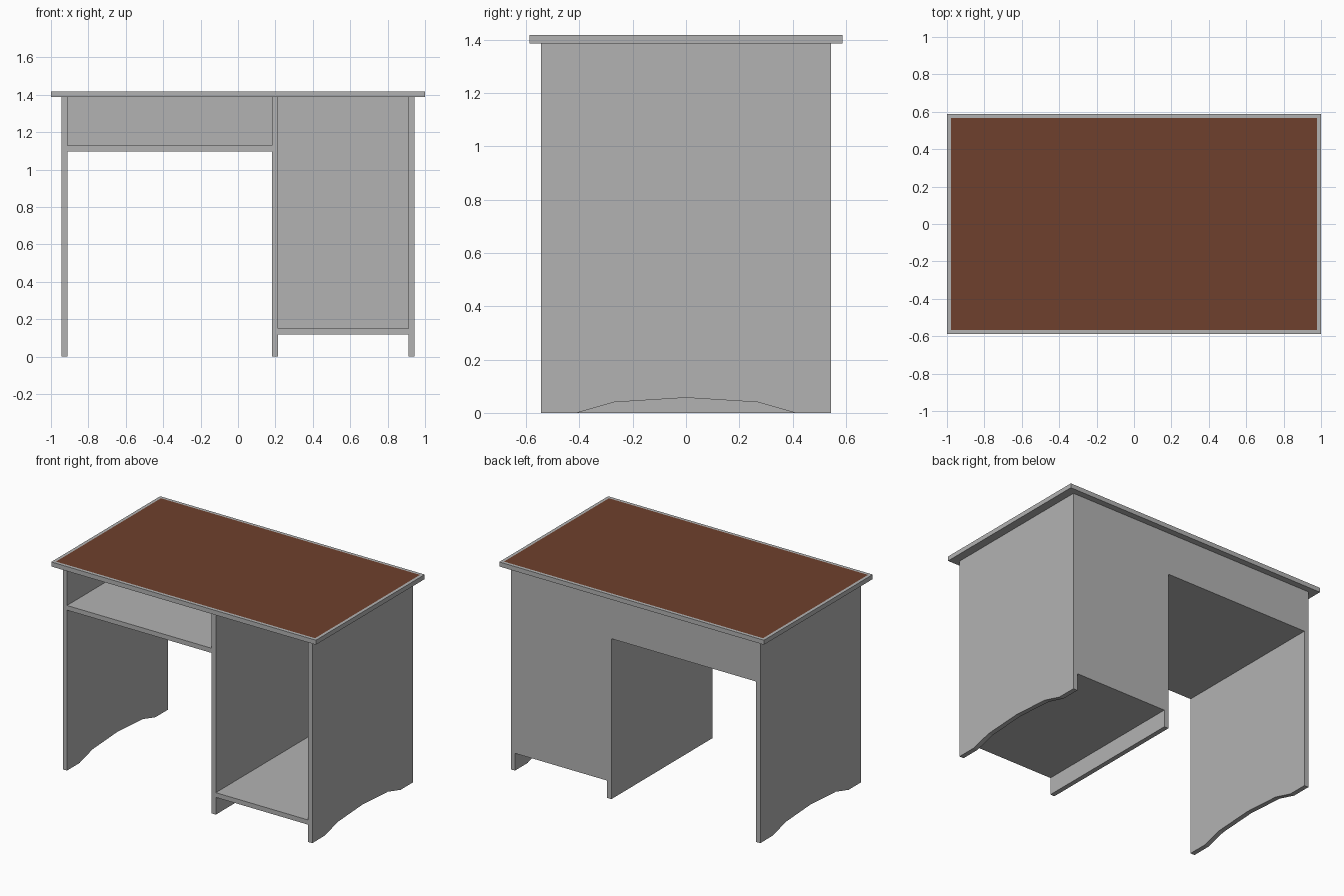
import bpy, bmesh

if "Cube" in bpy.data.objects:
    bpy.data.objects.remove(bpy.data.objects["Cube"])

T = 0.032                      # board thickness
DEPTH = 0.545                  # half depth of the carcass
TOP_Z, HEIGHT = 1.387, 1.418   # underside and upper face of the table top


def material(name, rgb):
    m = bpy.data.materials.new(name)
    m.diffuse_color = (*rgb, 1.0)
    m.use_nodes = True
    m.node_tree.nodes["Principled BSDF"].inputs["Base Color"].default_value = m.diffuse_color
    return m


grey = material("grey_board", (0.45, 0.45, 0.45))
brown = material("brown_surface", (0.156, 0.051, 0.026))


def finish(name, bm):
    bmesh.ops.recalc_face_normals(bm, faces=bm.faces)
    mesh = bpy.data.meshes.new(name)
    bm.to_mesh(mesh)
    bm.free()
    mesh.materials.append(grey)
    obj = bpy.data.objects.new(name, mesh)
    bpy.context.collection.objects.link(obj)
    return obj


def panel(name, profile, x0, x1):
    """Extrude a (y, z) outline from x0 to x1."""
    bm = bmesh.new()
    face = bm.faces.new([bm.verts.new((x0, y, z)) for y, z in profile])
    out = bmesh.ops.extrude_face_region(bm, geom=[face])
    verts = [v for v in out["geom"] if isinstance(v, bmesh.types.BMVert)]
    bmesh.ops.translate(bm, verts=verts, vec=(x1 - x0, 0, 0))
    return finish(name, bm)


def board(name, x0, x1, y0, y1, z0, z1):
    return panel(name, [(y0, z0), (y1, z0), (y1, z1), (y0, z1)], x0, x1)


# Outer side panels with a shallow faceted arch at the foot
arch = [(-0.41, 0), (-0.27, 0.04), (0, 0.057), (0.27, 0.04), (0.41, 0)]
side = [(-DEPTH, 0)] + arch + [(DEPTH, 0), (DEPTH, TOP_Z), (-DEPTH, TOP_Z)]
OUT, MID = 0.943, 0.198
panel("left_side_panel", side, -OUT, -OUT + T)
panel("right_side_panel", side, OUT - T, OUT)

# Straight divider between knee space and cabinet
board("divider_panel", MID - T / 2, MID + T / 2, -DEPTH, DEPTH, 0, TOP_Z)

# Each bay has a shelf and a back sheet standing on it
bays = {"knee": (-OUT + T, MID - T / 2, 1.096),
        "cabinet": (MID + T / 2, OUT - T, 0.118)}
for name, (x0, x1, z) in bays.items():
    board(name + "_shelf", x0, x1, -DEPTH, DEPTH, z, z + T)
    board(name + "_back", x0, x1, DEPTH - T, DEPTH, z + T, TOP_Z)

# Table top with an inset brown writing surface
top = board("table_top", -1, 1, -0.5875, 0.5875, TOP_Z, HEIGHT)
top.data.materials.append(brown)
bm = bmesh.new()
bm.from_mesh(top.data)
bm.normal_update()
upper = [f for f in bm.faces if f.normal.z > 0.9]
bmesh.ops.inset_region(bm, faces=upper, thickness=0.03)
for f in upper:
    f.material_index = 1
bm.to_mesh(top.data)
bm.free()
